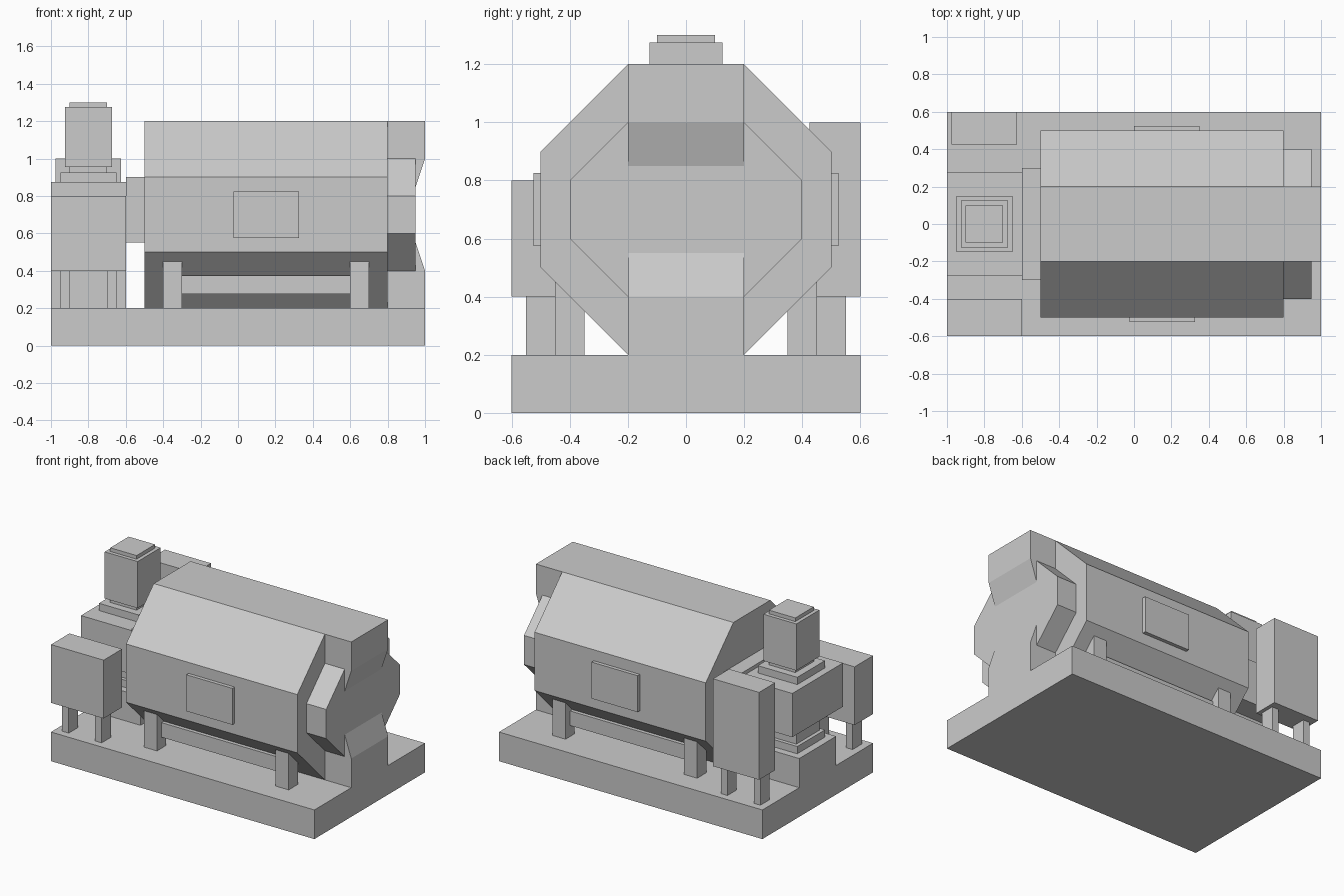
import bpy
import bmesh

cube = bpy.data.objects.get("Cube")
if cube:
    bpy.data.objects.remove(cube, do_unlink=True)

grey = bpy.data.materials.new("plain grey")
grey.use_nodes = True
grey.diffuse_color = (0.6, 0.6, 0.6, 1)
grey.node_tree.nodes["Principled BSDF"].inputs["Base Color"].default_value = (0.6, 0.6, 0.6, 1)


def prism(name, profile, axis, start, end):
    """Extrude a (horizontal, z) profile along x or y."""
    bm = bmesh.new()

    def place(h, z):
        return (start, h, z) if axis == "x" else (h, start, z)

    face = bm.faces.new([bm.verts.new(place(h, z)) for h, z in profile])
    extruded = bmesh.ops.extrude_face_region(bm, geom=[face])
    moved = [v for v in extruded["geom"] if isinstance(v, bmesh.types.BMVert)]
    step = (end - start, 0, 0) if axis == "x" else (0, end - start, 0)
    bmesh.ops.translate(bm, verts=moved, vec=step)
    bmesh.ops.recalc_face_normals(bm, faces=bm.faces)
    mesh = bpy.data.meshes.new(name)
    bm.to_mesh(mesh)
    bm.free()
    mesh.materials.append(grey)
    obj = bpy.data.objects.new(name, mesh)
    bpy.context.collection.objects.link(obj)
    return obj


def box(name, x, y, z):
    """Box from (low, high) pairs."""
    rect = [(x[0], z[0]), (x[1], z[0]), (x[1], z[1]), (x[0], z[1])]
    return prism(name, rect, "y", y[0], y[1])


def octagon(half, flat_y, flat_z, mid=0.7):
    """Chamfered square profile centred on the drum axis."""
    quarter = [(flat_y, half), (half, flat_z)]
    right = quarter + [(h, -z) for h, z in reversed(quarter)]
    left = [(-h, z) for h, z in reversed(right)]
    return [(h, mid + z) for h, z in right + left]


def mirrored(y, side):
    return tuple(sorted((y[0] * side, y[1] * side)))


# Base slab and main drum
box("base_slab", (-1, 1), (-0.6, 0.6), (0, 0.2))
prism("drum", octagon(0.5, 0.2, 0.2), "x", -0.5, 0.8)
prism("drum_end_cap", octagon(0.3, 0.2, 0.1), "x", 0.8, 0.95).scale.y = 1
cap = bpy.data.objects["drum_end_cap"]
for v in cap.data.vertices:          # widen the cap's flanks
    if abs(v.co.y) > 0.25:
        v.co.y = 0.4 if v.co.y > 0 else -0.4

# Notched spine on the end of the drum
spine = [(0.8, 0.2), (1, 0.2), (1, 0.4), (0.95, 0.55),
         (0.95, 0.85), (1, 1), (1, 1.2), (0.8, 1.2)]
prism("end_spine", spine, "y", -0.2, 0.2)

# Drum supports, rails and cabinet legs on both sides
for side, word in ((-1, "front"), (1, "back")):
    for x in (-0.4, 0.6):
        box(word + "_drum_leg", (x, x + 0.1), mirrored((0.35, 0.45), side), (0.2, 0.45))
    box(word + "_rail", (-0.3, 0.6), mirrored((0.35, 0.4), side), (0.275, 0.375))
    for x in (-0.95, -0.7):
        box(word + "_cabinet_leg", (x, x + 0.05), mirrored((0.45, 0.55), side), (0.2, 0.4))

# Hatches and cabinets
box("front_hatch", (-0.025, 0.325), (-0.525, -0.5), (0.575, 0.825))
box("back_hatch", (0, 0.35), (0.5, 0.525), (0.575, 0.825))
box("front_cabinet", (-1, -0.6), (-0.6, -0.4), (0.4, 0.8))
box("back_cabinet", (-0.975, -0.625), (0.425, 0.6), (0.4, 1))

# Gearbox, its coupling to the drum and its pedestal
box("gearbox", (-1, -0.6), (-0.275, 0.275), (0.575, 0.875))
box("coupling", (-0.6, -0.5), (-0.3, 0.3), (0.55, 0.9))
box("pedestal", (-1, -0.6), (-0.2, 0.2), (0.2, 0.4))

# Square stacked pieces centred on the gearbox
stack = [("lower_flange", 0.15, 0.4, 0.45), ("lower_column", 0.125, 0.45, 0.575),
         ("upper_flange", 0.15, 0.875, 0.925), ("motor_neck", 0.1, 0.925, 0.955),
         ("motor", 0.125, 0.955, 1.275), ("motor_cap", 0.1, 1.275, 1.3)]
for name, half, low, high in stack:
    box(name, (-0.8 - half, -0.8 + half), (-half, half), (low, high))
